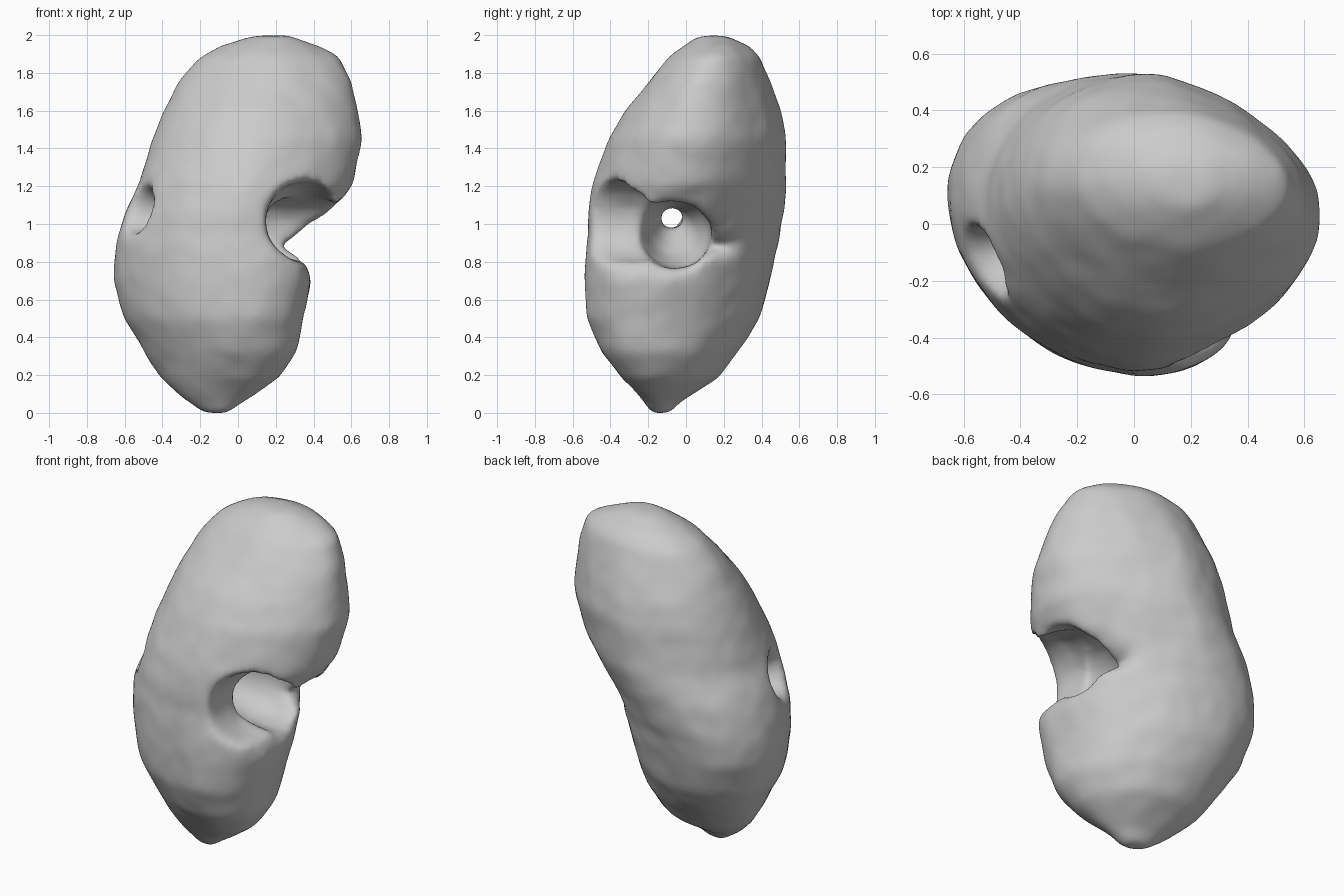
import bpy, bmesh
from math import cos, sin, pi
from mathutils import noise

cube = bpy.data.objects.get("Cube")
if cube:
    bpy.data.objects.remove(cube, do_unlink=True)

stone = bpy.data.materials.new("grey_stone")
stone.use_nodes = True
GREY = (0.6, 0.6, 0.6, 1)
stone.diffuse_color = GREY
stone.node_tree.nodes["Principled BSDF"].inputs["Base Color"].default_value = GREY


def add_object(name, data):
    ob = bpy.data.objects.new(name, data)
    bpy.context.scene.collection.objects.link(ob)
    return ob


def evaluated_mesh(ob):
    dg = bpy.context.evaluated_depsgraph_get()
    dg.update()
    return bpy.data.meshes.new_from_object(ob.evaluated_get(dg))


# Body sections: height, x min, x max, y min, y max
SECTIONS = [
    (-.012, -.18, -.06, -.18, -.08), (.05, -.27, .04, -.22, -.03),
    (.18, -.41, .22, -.345, .17), (.32, -.50, .31, -.45, .28),
    (.5, -.605, .35, -.525, .39), (.7, -.66, .40, -.535, .45),
    (.81, -.66, .42, -.535, .47), (.88, -.65, .43, -.53, .49),
    (.95, -.63, .46, -.52, .50), (1.05, -.60, .52, -.52, .52),
    (1.2, -.53, .61, -.50, .53), (1.45, -.45, .66, -.41, .53),
    (1.6, -.39, .63, -.32, .50), (1.75, -.31, .60, -.20, .45),
    (1.88, -.20, .54, -.09, .40), (1.94, -.09, .43, -.01, .34),
    (1.995, .07, .28, .06, .22),
]
# Furthest x at the waist, where the side is pinched
WAIST = {.7: .39, .81: .35, .88: .22, .95: .33, 1.05: .5}
SIDES = 64


def section_ring(bm, z, x0, x1, y0, y1):
    # Low sections lean towards the front corner, high ones taper sideways
    t = min(1, max(0, (z - .75) / .45))
    skew = -.3 + .22 * t
    ring = []
    for i in range(SIDES):
        a = 2 * pi * i / SIDES
        c = cos(a)
        if c > 0:
            c **= .88 + .52 * t
        x = (x0 + x1) / 2 + (x1 - x0) / 2 * c
        y = (y0 + y1) / 2 + (y1 - y0) / 2 * sin(a + skew)
        ring.append(bm.verts.new((min(x, WAIST.get(z, x)), y, z)))
    return ring


def loft(name, sections):
    bm = bmesh.new()
    rings = [section_ring(bm, *s) for s in sections]
    for low, high in zip(rings, rings[1:]):
        for i in range(SIDES):
            j = (i + 1) % SIDES
            bm.faces.new((low[i], low[j], high[j], high[i]))
    bm.faces.new(rings[0][::-1])
    bm.faces.new(rings[-1])
    mesh = bpy.data.meshes.new(name)
    bm.to_mesh(mesh)
    bm.free()
    return add_object(name, mesh)


def tube_cutter(name, points):
    # Round tube through points of x, y, z, radius
    curve = bpy.data.curves.new(name, "CURVE")
    curve.dimensions = "3D"
    curve.bevel_depth = 1
    curve.bevel_resolution = 6
    curve.use_fill_caps = True
    spline = curve.splines.new("POLY")
    spline.points.add(len(points) - 1)
    for p, (x, y, z, r) in zip(spline.points, points):
        p.co = (x, y, z, 1)
        p.radius = r
    path = add_object(name + "_path", curve)
    cutter = add_object(name, evaluated_mesh(path))
    bpy.data.objects.remove(path, do_unlink=True)
    bm = bmesh.new()
    bm.from_mesh(cutter.data)
    bmesh.ops.remove_doubles(bm, verts=bm.verts, dist=.0005)
    bmesh.ops.recalc_face_normals(bm, faces=bm.faces)
    bm.to_mesh(cutter.data)
    bm.free()
    cutter.hide_render = True
    return cutter


body = loft("rock_body", SECTIONS)

# Tunnel from side to side, and an opening that joins it from the front
cutters = [
    tube_cutter("tunnel_cutter", [
        (-.80, -.30, 1.11, .21), (-.57, -.15, 1.09, .16),
        (-.40, -.08, 1.05, .08), (-.18, -.075, 1.02, .06),
        (0, -.06, .97, .14), (.14, -.05, .95, .19),
        (.30, -.055, .945, .19), (.85, -.07, .91, .17)]),
    tube_cutter("front_notch_cutter", [
        (.35, 0, .98, .15), (.35, -.26, 1.0, .21), (.40, -.68, 1.02, .25)]),
]

# Cut, then melt everything into one soft surface
for cutter in cutters:
    cut = body.modifiers.new(cutter.name, "BOOLEAN")
    cut.operation = "DIFFERENCE"
    cut.solver = "EXACT"
    cut.object = cutter
remesh = body.modifiers.new("remesh", "REMESH")
remesh.mode = "VOXEL"
remesh.voxel_size = .02
smooth = body.modifiers.new("soften", "SMOOTH")
smooth.factor = .5
smooth.iterations = 20
mesh = evaluated_mesh(body)
body.modifiers.clear()
body.data = mesh
for cutter in cutters:
    bpy.data.objects.remove(cutter, do_unlink=True)

# Gentle lumps, then stand it on the ground
normals = [v.normal.copy() for v in mesh.vertices]
for v, n in zip(mesh.vertices, normals):
    v.co += n * (.007 * noise.noise(v.co * 4) + .004 * noise.noise(v.co * 9))
ground = min(v.co.z for v in mesh.vertices)
for v in mesh.vertices:
    v.co.z -= ground

mesh.materials.clear()
mesh.materials.append(stone)
for poly in mesh.polygons:
    poly.use_smooth = True
    poly.material_index = 0
